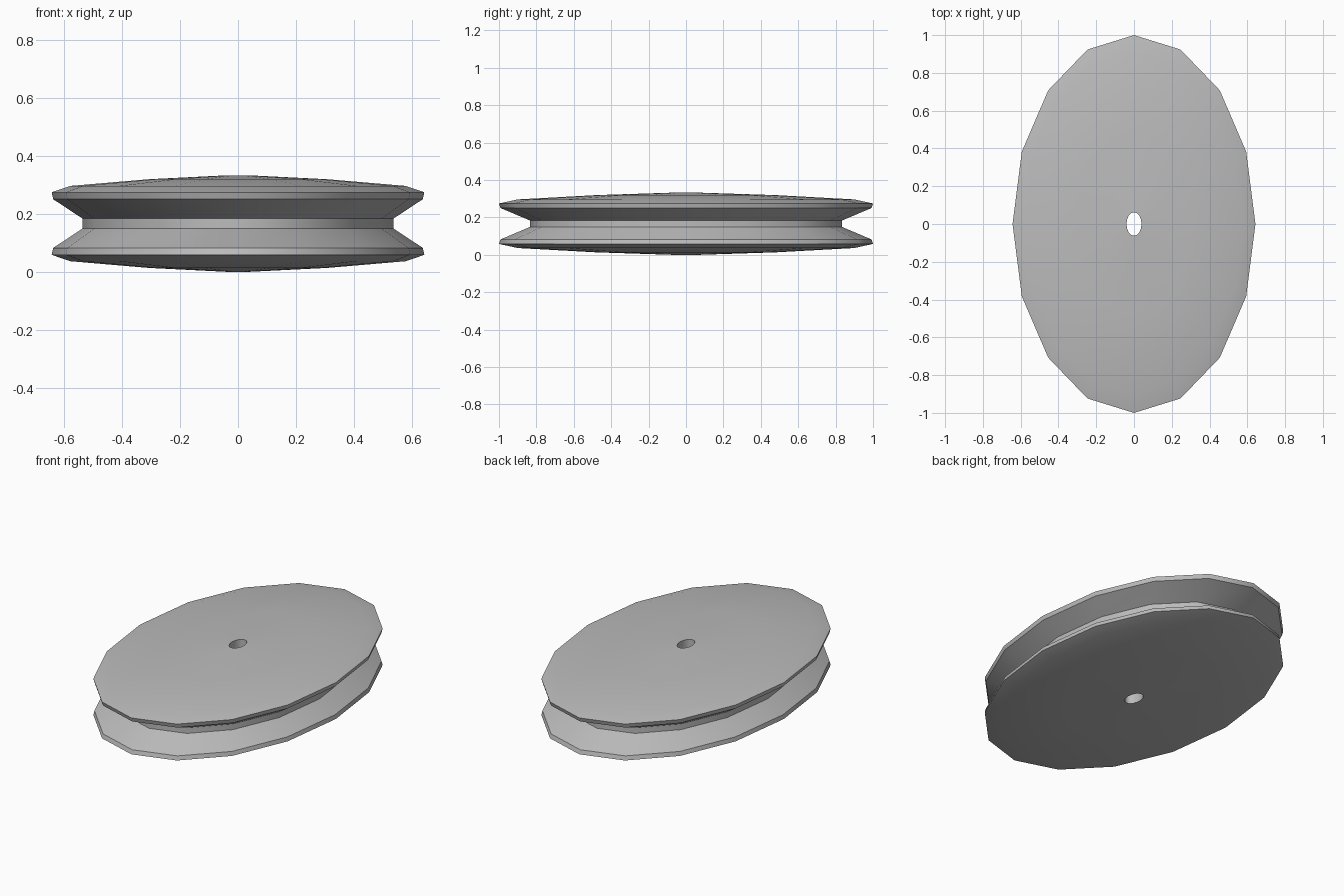
import bpy, bmesh, math

if "Cube" in bpy.data.objects:
    bpy.data.objects.remove(bpy.data.objects["Cube"])

SIDES = 16
X_SCALE = 0.643      # the wheel is an ellipse, narrower along x
MID = 0.1665         # height of the mirror plane

# Upper half of the cross-section: radius, height above the mirror plane
upper = [(0.834, 0.017), (0.992, 0.084), (1.0, 0.108),
         (0.90, 0.130), (0.48, 0.153), (0.062, 0.1665)]
# Closed profile: groove, flange, dome, bore, then the mirrored lower half
profile = upper + [(r, -z) for r, z in reversed(upper)]

grey = bpy.data.materials.new("plain grey")
grey.diffuse_color = (0.5, 0.5, 0.5, 1)
grey.use_nodes = True
grey.node_tree.nodes["Principled BSDF"].inputs["Base Color"].default_value = grey.diffuse_color

# Lathe the profile into elliptical rings
bm = bmesh.new()
rings = []
for r, z in profile:
    rings.append([bm.verts.new((X_SCALE * r * math.cos(a), r * math.sin(a), MID + z))
                  for a in (2 * math.pi * i / SIDES for i in range(SIDES))])
for k, ring in enumerate(rings):
    nxt = rings[(k + 1) % len(rings)]
    for i in range(SIDES):
        j = (i + 1) % SIDES
        bm.faces.new((ring[i], ring[j], nxt[j], nxt[i]))
bmesh.ops.recalc_face_normals(bm, faces=bm.faces)

mesh = bpy.data.meshes.new("grooved_wheel")
bm.to_mesh(mesh)
bm.free()
mesh.materials.append(grey)
wheel = bpy.data.objects.new("grooved_wheel", mesh)
bpy.context.collection.objects.link(wheel)

# Smooth around the wheel, sharp at the rims and groove
bpy.context.view_layer.objects.active = wheel
wheel.select_set(True)
bpy.ops.object.shade_smooth_by_angle(angle=math.radians(38))
